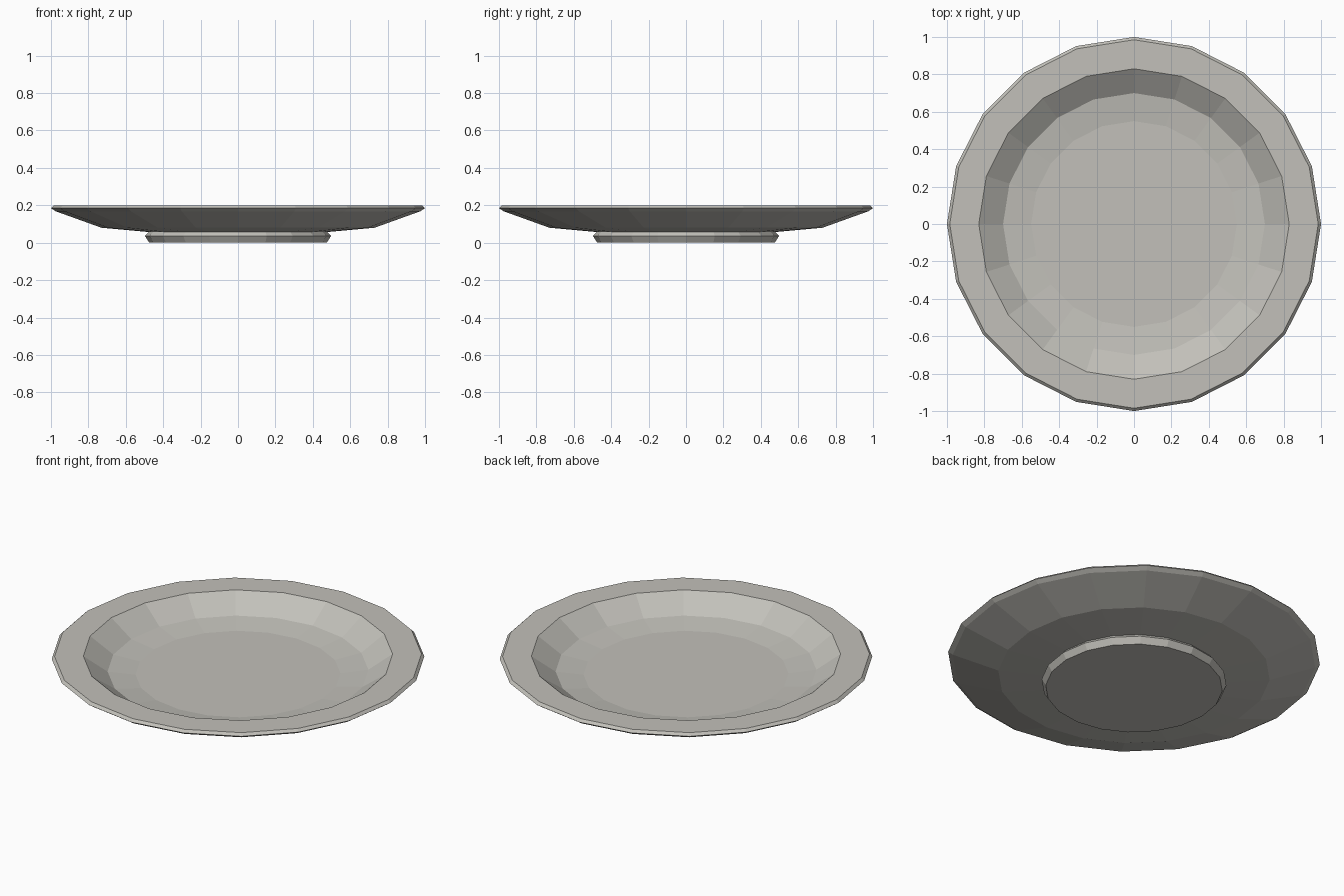
import bpy, bmesh, math

if "Cube" in bpy.data.objects:
    bpy.data.objects.remove(bpy.data.objects["Cube"])

SIDES = 20

# one glazed grey for the whole plate
mat = bpy.data.materials.new("warm light grey")
mat.diffuse_color = (0.54, 0.53, 0.49, 1)
mat.use_nodes = True
mat.node_tree.nodes["Principled BSDF"].inputs["Base Color"].default_value = mat.diffuse_color


def lathe(name, profile):
    """Revolve (radius, z) points into a closed flat-faced solid with capped ends."""
    bm = bmesh.new()
    rings = []
    for r, z in profile:
        rings.append([bm.verts.new((r * math.cos(2 * math.pi * i / SIDES),
                                    r * math.sin(2 * math.pi * i / SIDES), z))
                      for i in range(SIDES)])
    for a, b in zip(rings, rings[1:]):
        for i in range(SIDES):
            j = (i + 1) % SIDES
            bm.faces.new((a[i], a[j], b[j], b[i]))
    bm.faces.new(rings[0][::-1])
    bm.faces.new(rings[-1])
    bmesh.ops.recalc_face_normals(bm, faces=bm.faces)
    me = bpy.data.meshes.new(name)
    bm.to_mesh(me)
    bm.free()
    me.materials.append(mat)
    ob = bpy.data.objects.new(name, me)
    bpy.context.collection.objects.link(ob)
    return ob


# foot, underside, bevelled rim, flat lip, steep well wall, shallow floor
lathe("plate", [
    (0.475, 0.0), (0.497, 0.036), (0.478, 0.057),
    (0.73, 0.08), (0.975, 0.168), (1.0, 0.185),
    (0.985, 0.2), (0.83, 0.2),
    (0.70, 0.108), (0.55, 0.088),
])
